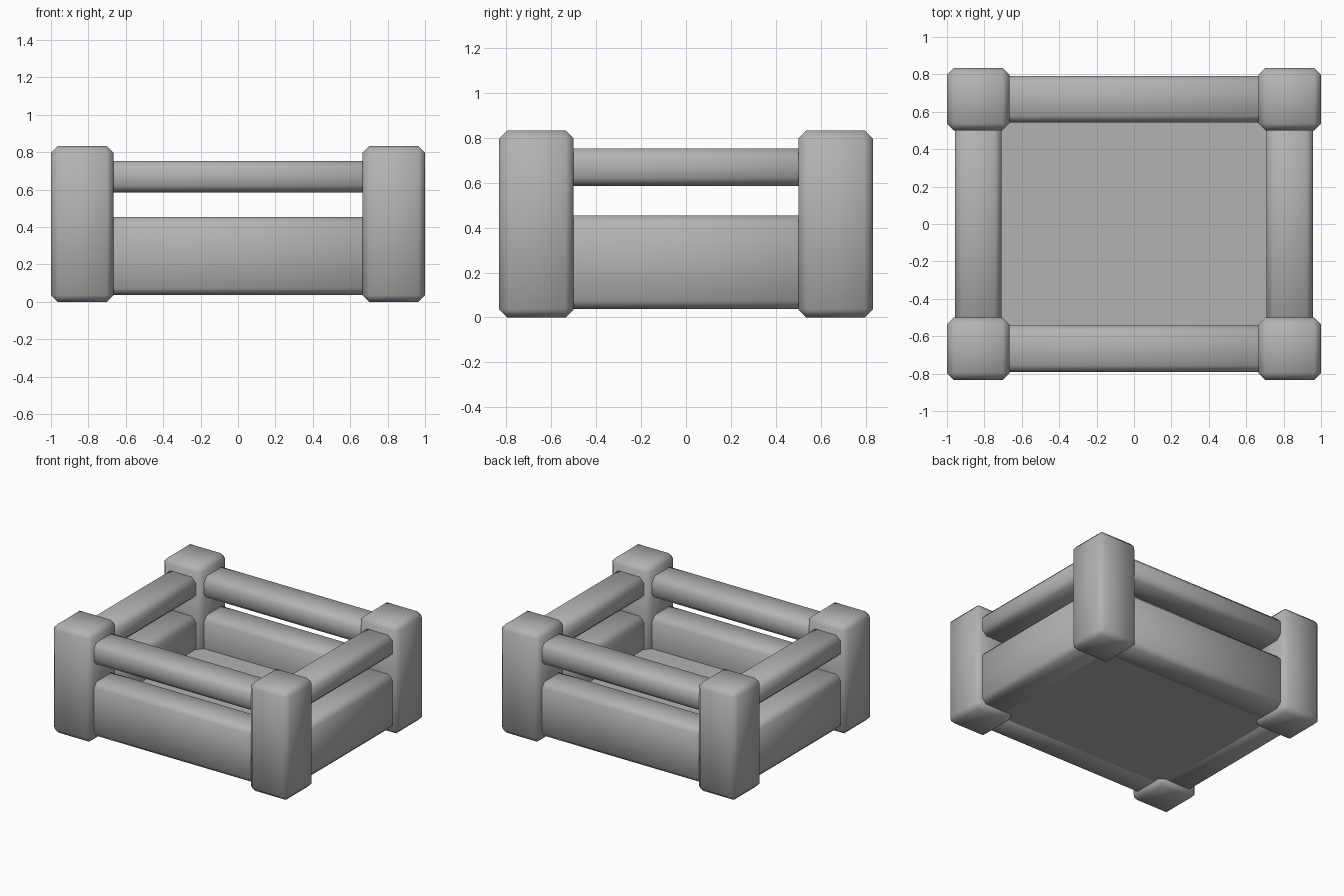
import bpy
import bmesh
from mathutils import Vector

cube = bpy.data.objects.get("Cube")
if cube:
    bpy.data.objects.remove(cube, do_unlink=True)

grey = bpy.data.materials.new("plain grey")
grey.use_nodes = True
GREY = (0.45, 0.45, 0.45, 1)
grey.diffuse_color = GREY
grey.node_tree.nodes["Principled BSDF"].inputs["Base Color"].default_value = GREY


def block(name, centre, size, chamfer=0.0):
    """Box with single-step chamfered edges and soft shading."""
    mesh = bpy.data.meshes.new(name)
    bm = bmesh.new()
    bmesh.ops.create_cube(bm, size=1)
    bmesh.ops.scale(bm, vec=Vector(size), verts=bm.verts)
    if chamfer:
        bmesh.ops.bevel(bm, geom=bm.edges[:], offset=chamfer, segments=1,
                        profile=0.5, affect='EDGES')
        for face in bm.faces:
            face.smooth = True
    bm.to_mesh(mesh)
    bm.free()
    mesh.materials.append(grey)
    obj = bpy.data.objects.new(name, mesh)
    obj.location = centre
    bpy.context.collection.objects.link(obj)


POST_X, POST_Y = 0.833, 0.667   # post centres
POST, HEIGHT = 0.333, 0.833
BEAM = 0.25                     # thickness of walls and rails

# Corner posts
for sx, side in ((-1, "right"), (1, "left")):
    for sy, end in ((-1, "front"), (1, "back")):
        block(f"{end}_{side}_post", (sx * POST_X, sy * POST_Y, HEIGHT / 2),
              (POST, POST, HEIGHT), 0.036)

# Low walls and upper rails between the posts
for part, z, h in (("wall", 0.246, 0.417), ("rail", 0.67, 0.168)):
    for s, end, side in ((-1, "front", "right"), (1, "back", "left")):
        block(f"{end}_{part}", (0, s * POST_Y, z),
              (2 * POST_X - 0.2, BEAM, h), 0.036)
        block(f"{side}_{part}", (s * POST_X, 0, z),
              (BEAM, 2 * POST_Y - 0.2, h), 0.036)

# Floor slab
block("floor", (0, 0, 0.125), (2 * POST_X, 2 * POST_Y, 0.17))
